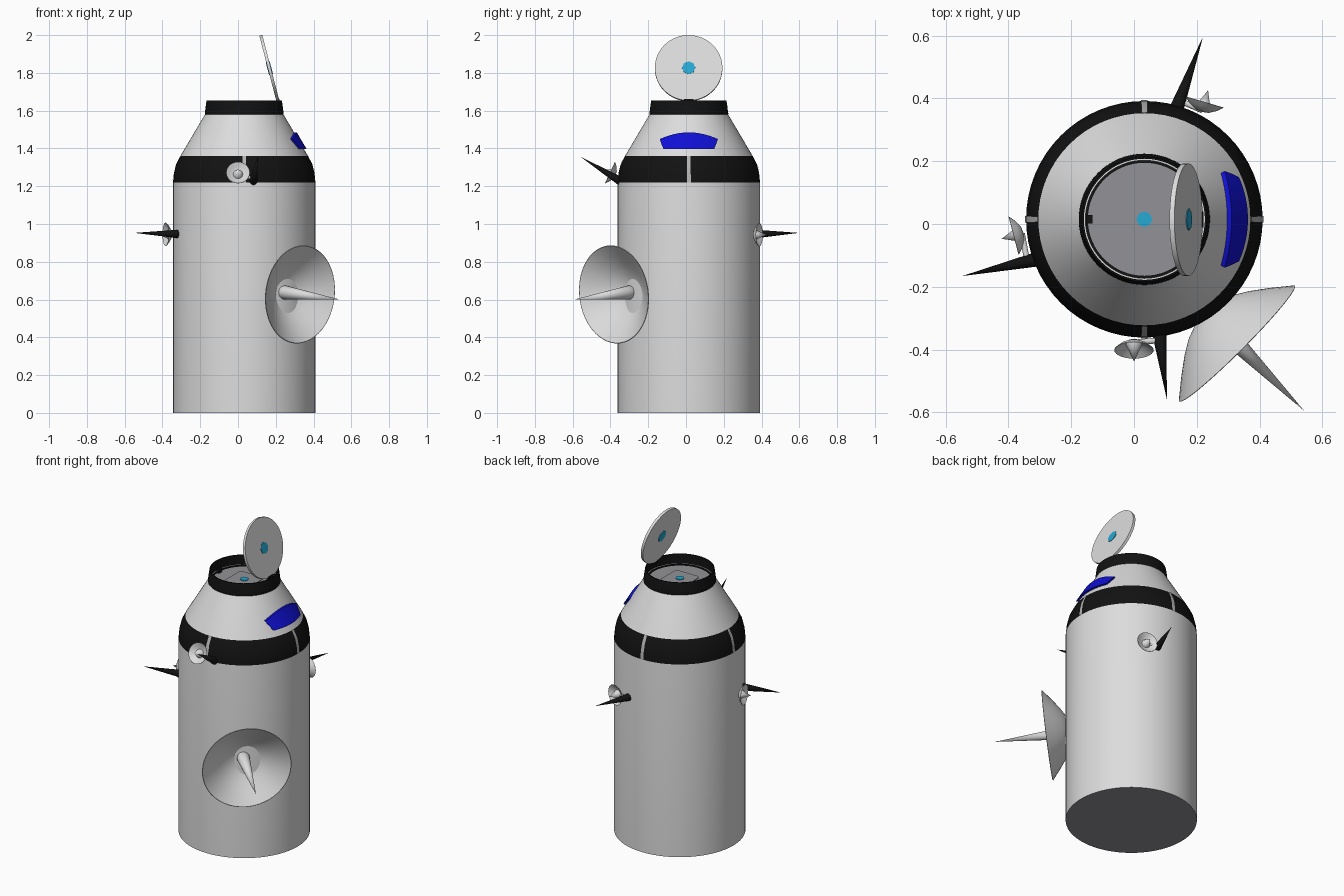
import bpy, bmesh, math
from mathutils import Vector

if "Cube" in bpy.data.objects:
    bpy.data.objects.remove(bpy.data.objects["Cube"])

CX, CY = 0.033, 0.015          # axis of the capsule
TAU = 2 * math.pi


def mat(name, r, g, b):
    m = bpy.data.materials.new(name)
    m.diffuse_color = (r, g, b, 1)
    m.use_nodes = True
    m.node_tree.nodes["Principled BSDF"].inputs["Base Color"].default_value = m.diffuse_color
    return m


WHITE = mat("white_paint", 0.72, 0.72, 0.72)
GREY = mat("hatch_grey", 0.29, 0.29, 0.31)
SILVER = mat("silver_strip", 0.45, 0.45, 0.45)
BLACK = mat("black_trim", 0.006, 0.006, 0.006)
BLUE = mat("window_blue", 0.005, 0.005, 0.65)
CYAN = mat("cyan_light", 0.02, 0.40, 0.66)


def finish(name, bm, mats, loc=(0, 0, 0), axis=None, smooth=True, fix=True):
    if fix:
        bmesh.ops.recalc_face_normals(bm, faces=bm.faces[:])
    me = bpy.data.meshes.new(name)
    bm.to_mesh(me)
    bm.free()
    for m in mats:
        me.materials.append(m)
    ob = bpy.data.objects.new(name, me)
    bpy.context.collection.objects.link(ob)
    ob.location = loc
    if axis is not None:
        ob.rotation_mode = 'QUATERNION'
        ob.rotation_quaternion = Vector(axis).to_track_quat('Z', 'Y')
    if smooth:
        bpy.ops.object.select_all(action='DESELECT')
        ob.select_set(True)
        bpy.context.view_layer.objects.active = ob
        bpy.ops.object.shade_smooth_by_angle(angle=math.radians(32))
    return ob


def lathe(name, profile, mats, seg_mat=None, n=64, a0=0.0, a1=TAU, **kw):
    """Turn an (r, z) profile round z; seg_mat gives a material per segment."""
    bm = bmesh.new()
    full = abs(a1 - a0 - TAU) < 1e-6
    steps = n if full else n + 1
    rings = []
    for r, z in profile:
        if r == 0:
            rings.append([bm.verts.new((0, 0, z))] * steps)
        else:
            angs = [a0 + (a1 - a0) * i / n for i in range(steps)]
            rings.append([bm.verts.new((r * math.cos(a), r * math.sin(a), z)) for a in angs])
    for k in range(len(rings) - 1):
        lo, hi = rings[k], rings[k + 1]
        for i in range(n):
            j = (i + 1) % steps
            quad = list(dict.fromkeys((lo[i], lo[j], hi[j], hi[i])))
            f = bm.faces.new(quad)
            f.material_index = seg_mat[k] if seg_mat else 0
    return finish(name, bm, mats, **kw)


def box(name, size, loc, m, axis=None):
    bm = bmesh.new()
    bmesh.ops.create_cube(bm, size=1)
    bmesh.ops.scale(bm, vec=size, verts=bm.verts[:])
    return finish(name, bm, [m], loc, axis, smooth=False)


def rod(name, a, b, r0, r1, m, n=20):
    a, b = Vector(a), Vector(b)
    h = (b - a).length
    prof = [(0, 0), (r0, 0)] + ([(r1, h)] if r1 else []) + [(0, h)]
    return lathe(name, prof, [m], n=n, loc=a, axis=b - a)


C = (CX, CY, 0)

# Capsule shell: base, cylinder, dark shoulder band, cone, dark neck, sunken hatch floor
BAND = [(0.377, 1.22), (0.372, 1.27), (0.361, 1.315), (0.338, 1.36)]
shell = [(0, 0), (0.377, 0)] + BAND + [
    (0.208, 1.58), (0.209, 1.585), (0.206, 1.605), (0.203, 1.63), (0.199, 1.655),
    (0.193, 1.655), (0.194, 1.595), (0.188, 1.595), (0.188, 1.587), (0.18, 1.587), (0, 1.587)]
lathe("capsule_shell", shell, [WHITE, BLACK, GREY],
      [2, 0, 1, 1, 1, 0, 1, 1, 1, 1, 1, 1, 0, 1, 1, 2], loc=C)

# Silver strips across the shoulder band
for i, side in enumerate(("right", "back", "left", "front")):
    a = i * TAU / 4
    lathe("band_strip_" + side, [(r + 0.003, z) for r, z in BAND], [SILVER],
          n=2, a0=a - 0.027, a1=a + 0.027, loc=C)

# Rounded square plate, light and latch on the hatch floor
bm = bmesh.new()
pts = []
for k in range(4):
    q = k * TAU / 4 + TAU / 8
    cx, cy = 0.062 * math.copysign(1, math.cos(q)), 0.062 * math.copysign(1, math.sin(q))
    for s in range(5):
        a = k * TAU / 4 + s * TAU / 16
        pts.append(bm.verts.new((cx + 0.022 * math.cos(a), cy + 0.022 * math.sin(a), 0)))
face = bm.faces.new(pts)
ext = bmesh.ops.extrude_face_region(bm, geom=[face])
bmesh.ops.translate(bm, vec=(0, 0, 0.004),
                    verts=[v for v in ext["geom"] if isinstance(v, bmesh.types.BMVert)])
finish("floor_plate", bm, [GREY], (CX, CY, 1.587), smooth=False)
rod("floor_light", (CX, CY, 1.587), (CX, CY, 1.595), 0.025, 0.025, CYAN, 8)
box("floor_latch", (0.018, 0.026, 0.03), (-0.142, CY, 1.60), BLACK)

# Open round lid with a light through its middle, leaning over the neck
tilt = math.radians(14.6)
nrm = Vector((math.cos(tilt), 0, math.sin(tilt)))
mid = Vector((0.166, 0.014, 1.825))
lathe("lid", [(0, -0.008), (0.179, -0.008), (0.179, 0.008), (0, 0.008)],
      [WHITE], n=48, loc=mid, axis=nrm)
rod("lid_light", mid - nrm * 0.011, mid + nrm * 0.011, 0.035, 0.035, CYAN, 8)
box("lid_hinge", (0.014, 0.05, 0.03), (0.214, 0.014, 1.648), BLACK)

# Curved blue window on the right of the cone
bm = bmesh.new()
NU = 16


def window_ring(off):
    rows = []
    for v in (0, 0.6, 1):
        row = []
        for i in range(NU + 1):
            u = 2 * i / NU - 1
            a = u * math.radians(24 + 7 * v)
            z = 1.397 + v * (0.088 - 0.035 * u * u)
            r = 0.338 - (z - 1.36) * 0.13 / 0.22 + off
            row.append(bm.verts.new((r * math.cos(a), r * math.sin(a), z)))
        rows.append(row)
    return rows


inner, outer = window_ring(-0.006), window_ring(0.014)
for rows in (inner, outer):
    for k in range(2):
        for i in range(NU):
            bm.faces.new((rows[k][i], rows[k][i + 1], rows[k + 1][i + 1], rows[k + 1][i]))
loop = [(0, i) for i in range(NU + 1)] + [(1, NU)] + \
       [(2, i) for i in range(NU, -1, -1)] + [(1, 0)]
for (k, i), (l, j) in zip(loop, loop[1:] + loop[:1]):
    bm.faces.new((inner[k][i], inner[l][j], outer[l][j], outer[k][i]))
finish("window", bm, [BLUE], C)

# Large dish with a central spike, facing front right and slightly down
ax = Vector((1, -1, -0.13)).normalized()
hub = Vector((0.328, -0.381, 0.627))
bowl = [(0, -0.145), (0.05, -0.137), (0.1, -0.118), (0.146, -0.09), (0.2, -0.05), (0.261, 0)]
lathe("large_dish", bowl + [(0.258, 0.002)] + [(r * 0.985, z + 0.005) for r, z in bowl[-2::-1]],
      [WHITE], n=48, loc=hub, axis=ax)
lathe("large_dish_spike", [(0, -0.14), (0.03, -0.135), (0.037, -0.115), (0.034, -0.08), (0, 0.306)],
      [WHITE], n=24, loc=hub, axis=ax)


# Small antenna group: black spike, little dish with a cone, joining arm
def antenna(side, base, tip, dish, facing):
    base, tip, dish = Vector(base), Vector(tip), Vector(dish)
    d = Vector(facing).normalized()
    rod(side + "_spike", base, tip, 0.023, 0, BLACK, 16)
    cup = [(0, -0.032), (0.022, -0.029), (0.045, -0.016), (0.063, 0)]
    lathe(side + "_small_dish", cup + [(0.062, 0.001)] + [(r * 0.96, z + 0.004) for r, z in cup[-2::-1]],
          [WHITE], n=28, loc=dish, axis=d)
    lathe(side + "_dish_cone", [(0, -0.028), (0.026, -0.02), (0, 0.04)], [WHITE],
          n=20, loc=dish, axis=d)
    root = base + (tip - base) * 0.12
    rod(side + "_arm", root, dish - d * 0.027, 0.009, 0.009, WHITE, 12)


antenna("left", (-0.312, -0.113, 0.947), (-0.548, -0.166, 0.953),
        (-0.383, -0.037, 0.945), (-0.967, -0.254, 0))
antenna("back", (0.135, 0.365, 0.947), (0.22, 0.597, 0.953),
        (0.225, 0.388, 0.943), (0.28, 0.96, 0))
antenna("front", (0.08, -0.345, 1.225), (0.105, -0.56, 1.357),
        (0.0, -0.402, 1.272), (0, -0.86, 0.4))
